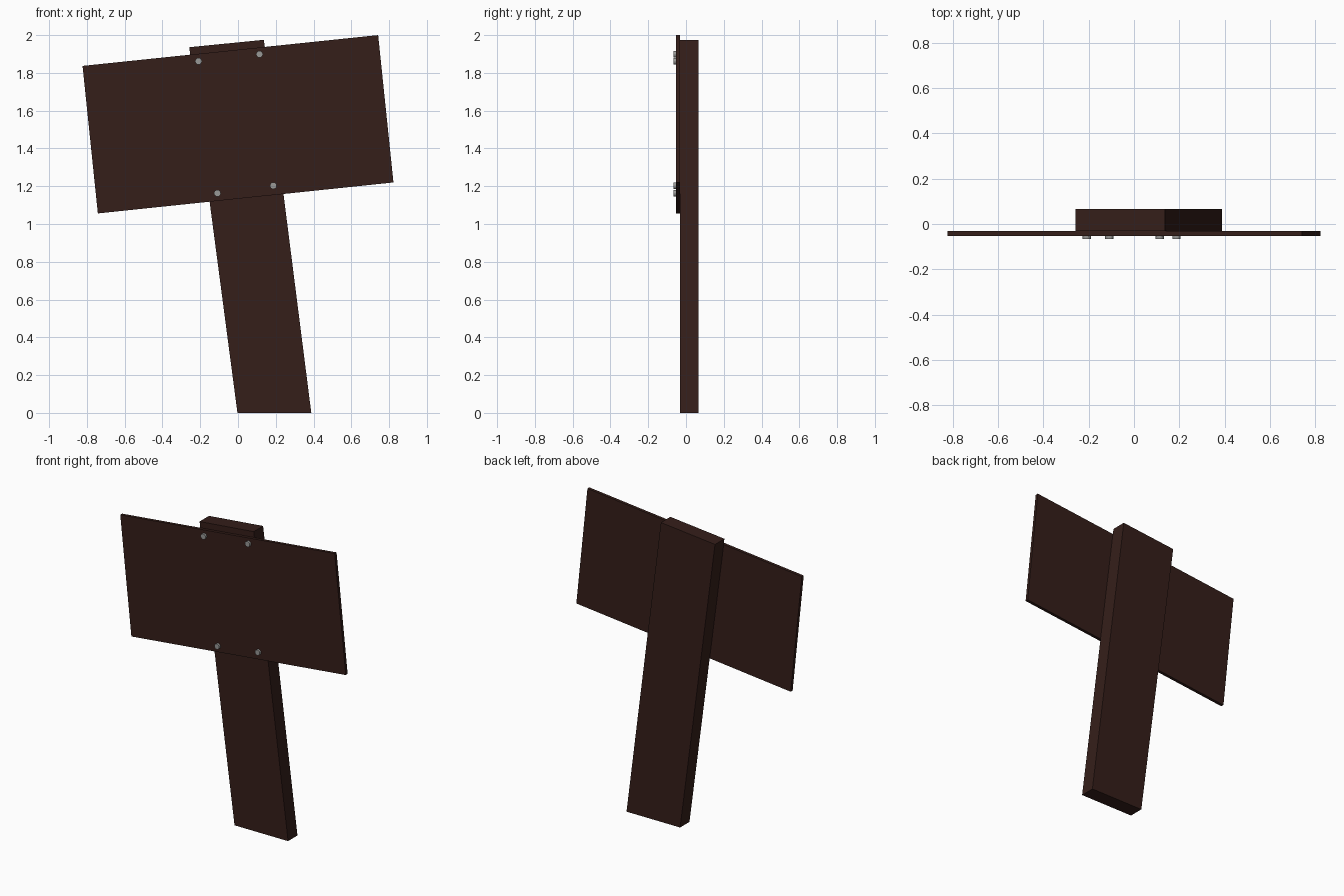
import bpy, bmesh
from math import radians
from mathutils import Matrix

if "Cube" in bpy.data.objects:
    bpy.data.objects.remove(bpy.data.objects["Cube"])


def material(name, color):
    m = bpy.data.materials.new(name)
    m.diffuse_color = color
    m.use_nodes = True
    m.node_tree.nodes["Principled BSDF"].inputs["Base Color"].default_value = m.diffuse_color
    return m


def finish(name, bm, mat):
    bmesh.ops.recalc_face_normals(bm, faces=bm.faces)
    mesh = bpy.data.meshes.new(name)
    bm.to_mesh(mesh)
    bm.free()
    mesh.materials.append(mat)
    obj = bpy.data.objects.new(name, mesh)
    bpy.context.collection.objects.link(obj)
    return obj


def slab(name, profile, y0, y1, mat):
    """Extrude an x-z outline from y0 to y1."""
    bm = bmesh.new()
    face = bm.faces.new([bm.verts.new((x, y0, z)) for x, z in profile])
    ext = bmesh.ops.extrude_face_region(bm, geom=[face])
    verts = [g for g in ext["geom"] if isinstance(g, bmesh.types.BMVert)]
    bmesh.ops.translate(bm, verts=verts, vec=(0, y1 - y0, 0))
    return finish(name, bm, mat)


wood = material("dark_wood", (0.035, 0.013, 0.010, 1))
metal = material("bolt_metal", (0.32, 0.32, 0.31, 1))

# Leaning post, cut level at the ground
slab("post", [(-0.003, 0), (0.388, 0), (0.137, 1.975), (-0.258, 1.936)],
     -0.032, 0.066, wood)

# Tilted sign board on the front of the post
slab("sign_board", [(-0.742, 1.056), (0.823, 1.22), (0.742, 2.0), (-0.823, 1.837)],
     -0.052, -0.032, wood)

# Bolt heads holding the board
for i, (x, z) in enumerate([(-0.209, 1.862), (0.114, 1.899),
                            (-0.109, 1.163), (0.187, 1.203)]):
    bm = bmesh.new()
    bmesh.ops.create_cone(
        bm, cap_ends=True, segments=16, radius1=0.018, radius2=0.018, depth=0.026,
        matrix=Matrix.Translation((x, -0.053, z)) @ Matrix.Rotation(radians(90), 4, "X"))
    finish(f"bolt_{i + 1}", bm, metal)
